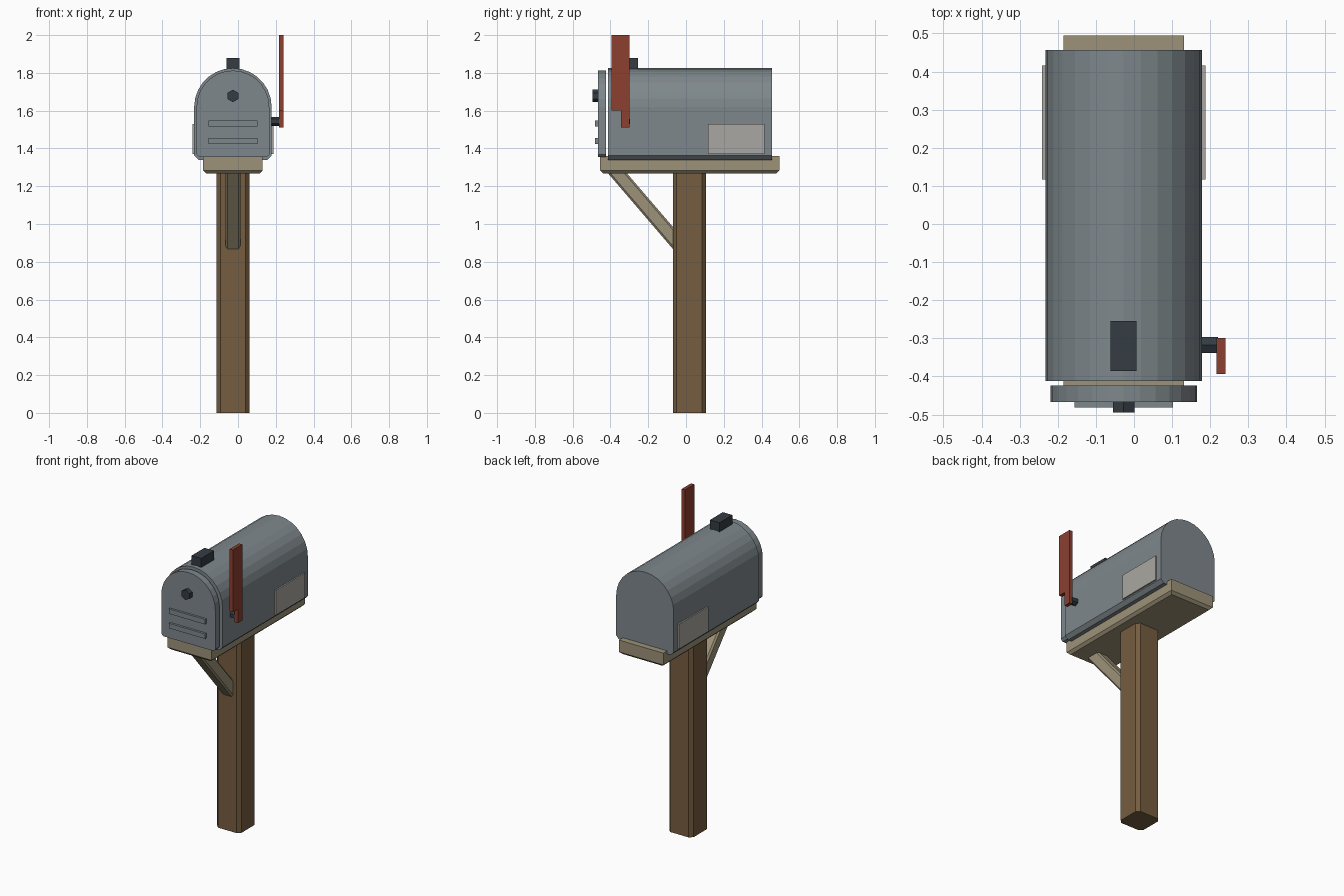
import bpy, bmesh, math
from mathutils import Vector, Matrix

if "Cube" in bpy.data.objects:
    bpy.data.objects.remove(bpy.data.objects["Cube"])

CX = -0.027  # centre line of the box and post


def material(name, rgb):
    m = bpy.data.materials.new(name)
    m.diffuse_color = (*rgb, 1)
    m.use_nodes = True
    m.node_tree.nodes["Principled BSDF"].inputs["Base Color"].default_value = m.diffuse_color
    return m


WOOD = material("post_brown", (0.18, 0.11, 0.05))
TAN = material("board_tan", (0.34, 0.29, 0.19))
METAL = material("metal_grey", (0.21, 0.245, 0.26))
DARK = material("dark_metal", (0.035, 0.045, 0.055))
RED = material("flag_red", (0.26, 0.05, 0.03))
PALE = material("panel_pale", (0.40, 0.39, 0.36))


def finish(name, bm, mat):
    bmesh.ops.recalc_face_normals(bm, faces=bm.faces)
    me = bpy.data.meshes.new(name)
    bm.to_mesh(me)
    bm.free()
    ob = bpy.data.objects.new(name, me)
    bpy.context.collection.objects.link(ob)
    me.materials.append(mat)
    return ob


def box(name, lo, hi, mat, bevel=0, pick=None):
    """Box between two corners; pick(edge) chooses the edges to chamfer."""
    lo, hi = Vector(lo), Vector(hi)
    bm = bmesh.new()
    bmesh.ops.create_cube(bm, size=1)
    bmesh.ops.scale(bm, vec=hi - lo, verts=bm.verts)
    bmesh.ops.translate(bm, vec=(lo + hi) / 2, verts=bm.verts)
    if bevel:
        bmesh.ops.bevel(bm, geom=[e for e in bm.edges if pick(e)], offset=bevel,
                        segments=1, affect='EDGES')
    return finish(name, bm, mat)


def prism(name, points, direction, mat):
    """Extrude a closed outline along a direction."""
    bm = bmesh.new()
    face = bm.faces.new([bm.verts.new(p) for p in points])
    ext = bmesh.ops.extrude_face_region(bm, geom=[face], use_keep_orig=True)
    moved = [g for g in ext["geom"] if isinstance(g, bmesh.types.BMVert)]
    bmesh.ops.translate(bm, vec=direction, verts=moved)
    return finish(name, bm, mat)


def arch(name, r, zc, z0, cut, y0, y1, segs=14):
    """Round-topped box with chamfered lower corners."""
    pts = [(CX + r * math.cos(math.pi * i / segs), y0, zc + r * math.sin(math.pi * i / segs))
           for i in range(segs + 1)]
    pts += [(CX - r, y0, z0 + cut), (CX - r + cut, y0, z0),
            (CX + r - cut, y0, z0), (CX + r, y0, z0 + cut)]
    return prism(name, pts, (0, y1 - y0, 0), METAL)


def hexagon(r):
    return [(r * math.sin(math.pi * i / 3), r * math.cos(math.pi * i / 3)) for i in range(6)]


def along(axis):
    return lambda e: abs((e.verts[0].co - e.verts[1].co).normalized()[axis]) > 0.9


# post, with chamfered upright edges
box("post", (CX - 0.087, -0.07, 0), (CX + 0.087, 0.105, 1.28), WOOD, 0.021, along(2))

# mounting board, chamfered underneath
box("mounting_board", (-0.185, -0.455, 1.268), (0.131, 0.495, 1.36), TAN, 0.016,
    lambda e: all(v.co.z < 1.3 for v in e.verts))

# diagonal brace between board and post
top, foot = Vector((CX, -0.3625, 1.268)), Vector((CX, -0.07, 0.927))
d = foot - top
half = d.length / 2 + 0.045
brace = box("brace", (-0.0395, -0.038, -half), (0.0395, 0.038, half), TAN, 0.01, along(2))
brace.data.transform(Matrix.Translation((top + foot) / 2) @
                     Matrix.Rotation(math.atan2(d.y, -d.z), 4, 'X'))

# box body and door
arch("body", 0.205, 1.62, 1.34, 0.022, -0.412, 0.456)
arch("door", 0.1925, 1.62, 1.354, 0.014, -0.467, -0.424)

# door ribs and knob
for z in (1.44, 1.533):
    box("door_rib", (CX - 0.129, -0.481, z - 0.016), (CX + 0.129, -0.46, z + 0.016), METAL)
prism("door_knob", [(CX + u, -0.495, 1.678 + v) for u, v in hexagon(0.033)], (0, 0.04, 0), DARK)

# latch on top
box("top_latch", (CX - 0.034, -0.385, 1.80), (CX + 0.034, -0.254, 1.88), DARK)

# side panels
for s in (-1, 1):
    xs = sorted((CX + s * 0.195, CX + s * 0.214))
    box("side_panel", (xs[0], 0.117, 1.37), (xs[1], 0.416, 1.53), PALE)

# flag and its pivot
prism("flag_pivot", [(0.165, -0.317 + u, 1.543 + v) for u, v in hexagon(0.024)], (0.055, 0, 0), DARK)
outline = [(-0.299, 1.51), (-0.299, 2.0), (-0.394, 2.0), (-0.394, 1.60), (-0.344, 1.60), (-0.344, 1.51)]
prism("flag", [(0.217, y, z) for y, z in outline], (0.023, 0, 0), RED)
